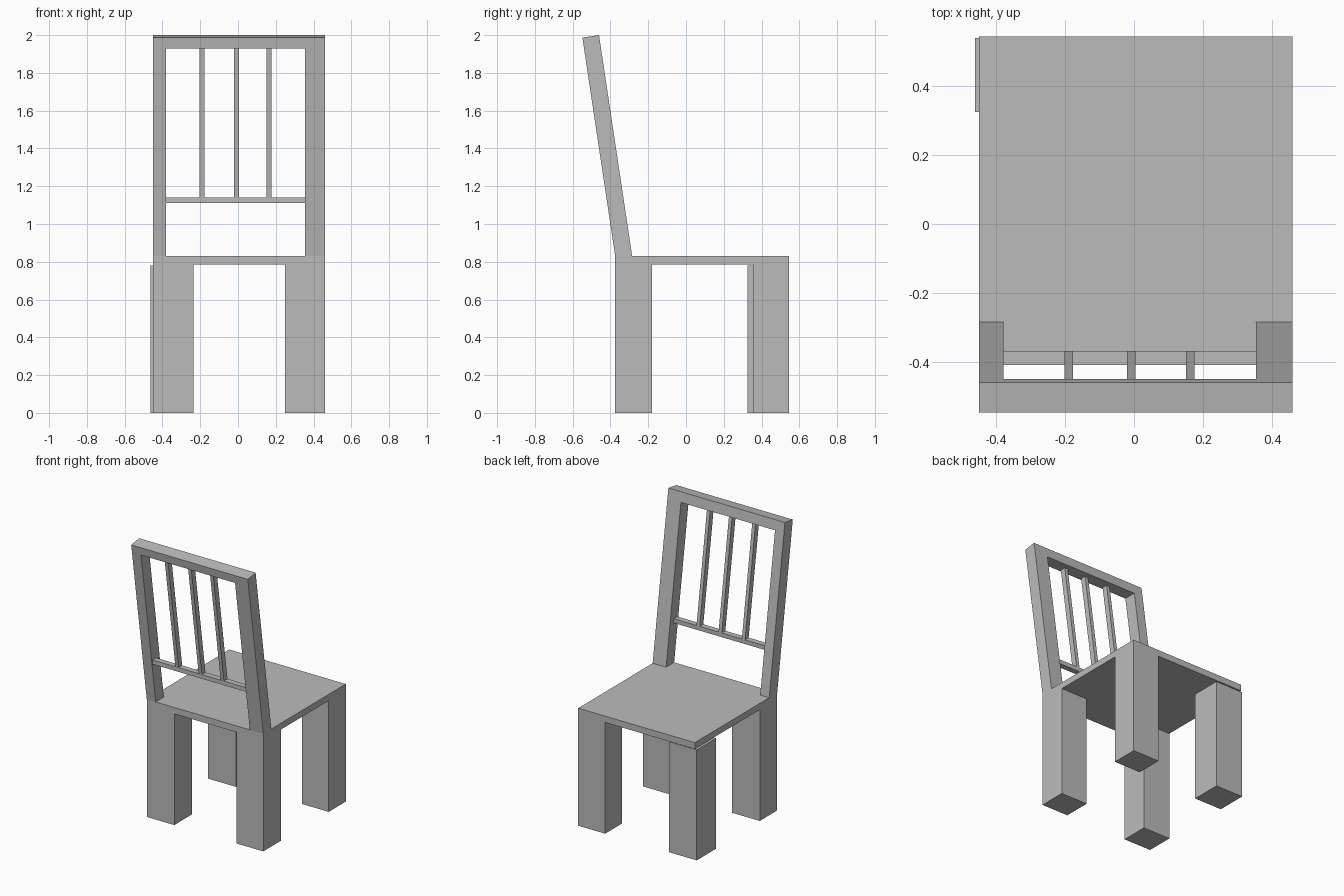
import bpy
import bmesh

if "Cube" in bpy.data.objects:
    bpy.data.objects.remove(bpy.data.objects["Cube"], do_unlink=True)

grey = bpy.data.materials.new("plain grey")
grey.use_nodes = True
colour = (0.5, 0.5, 0.5, 1)
grey.diffuse_color = colour
grey.node_tree.nodes["Principled BSDF"].inputs["Base Color"].default_value = colour


def prism(name, x0, x1, profile):
    """Extrude a side profile of (y, z) points from x0 to x1."""
    bm = bmesh.new()
    face = bm.faces.new([bm.verts.new((x0, y, z)) for y, z in profile])
    ext = bmesh.ops.extrude_face_region(bm, geom=[face])
    moved = [v for v in ext["geom"] if isinstance(v, bmesh.types.BMVert)]
    bmesh.ops.translate(bm, verts=moved, vec=(x1 - x0, 0, 0))
    bmesh.ops.recalc_face_normals(bm, faces=bm.faces)
    mesh = bpy.data.meshes.new(name)
    bm.to_mesh(mesh)
    bm.free()
    mesh.materials.append(grey)
    bpy.context.collection.objects.link(bpy.data.objects.new(name, mesh))


def box(name, x0, x1, y0, y1, z0, z1):
    prism(name, x0, x1, [(y0, z0), (y1, z0), (y1, z1), (y0, z1)])


SEAT_TOP, SEAT_BOTTOM = 0.83, 0.785
LEFT, RIGHT = 0.46, -0.45
REAR = -0.375
LEAN = -0.15  # backrest slope, y per unit of z


def lean(y, z):
    """Point on the leaning backrest, y measured at seat height."""
    return (y + LEAN * (z - SEAT_TOP), z)


# Seat and legs; one leg sits slightly out of line
box("seat", RIGHT, LEFT, REAR, 0.545, SEAT_BOTTOM, SEAT_TOP)
box("backrest_leg_right", RIGHT, -0.235, REAR, -0.18, 0, SEAT_BOTTOM)
box("backrest_leg_left", 0.25, LEFT, REAR, -0.18, 0, SEAT_BOTTOM)
box("far_leg_left", 0.25, LEFT, 0.355, 0.545, 0, SEAT_BOTTOM)
box("far_leg_right", -0.462, -0.245, 0.325, 0.54, 0, 0.78)

# Backrest posts and top rail
outer, inner = REAR, -0.285
top = [lean(inner, 2.0), lean(outer, 1.987)]
post = [lean(outer, SEAT_TOP), lean(inner, SEAT_TOP)] + top
prism("post_right", RIGHT, -0.38, post)
prism("post_left", 0.355, LEFT, post)
prism("top_rail", -0.38, 0.355, [lean(outer, 1.93), lean(inner, 1.93)] + top)

# Cross bar and spindles
box("cross_bar", -0.38, 0.355, -0.41, -0.37, 1.11, 1.14)
for i, x in enumerate((-0.19, -0.008, 0.164)):
    prism(f"spindle_{i + 1}", x - 0.0125, x + 0.0125,
          [lean(-0.363, 1.14), lean(-0.323, 1.14), lean(-0.323, 1.93), lean(-0.363, 1.93)])
